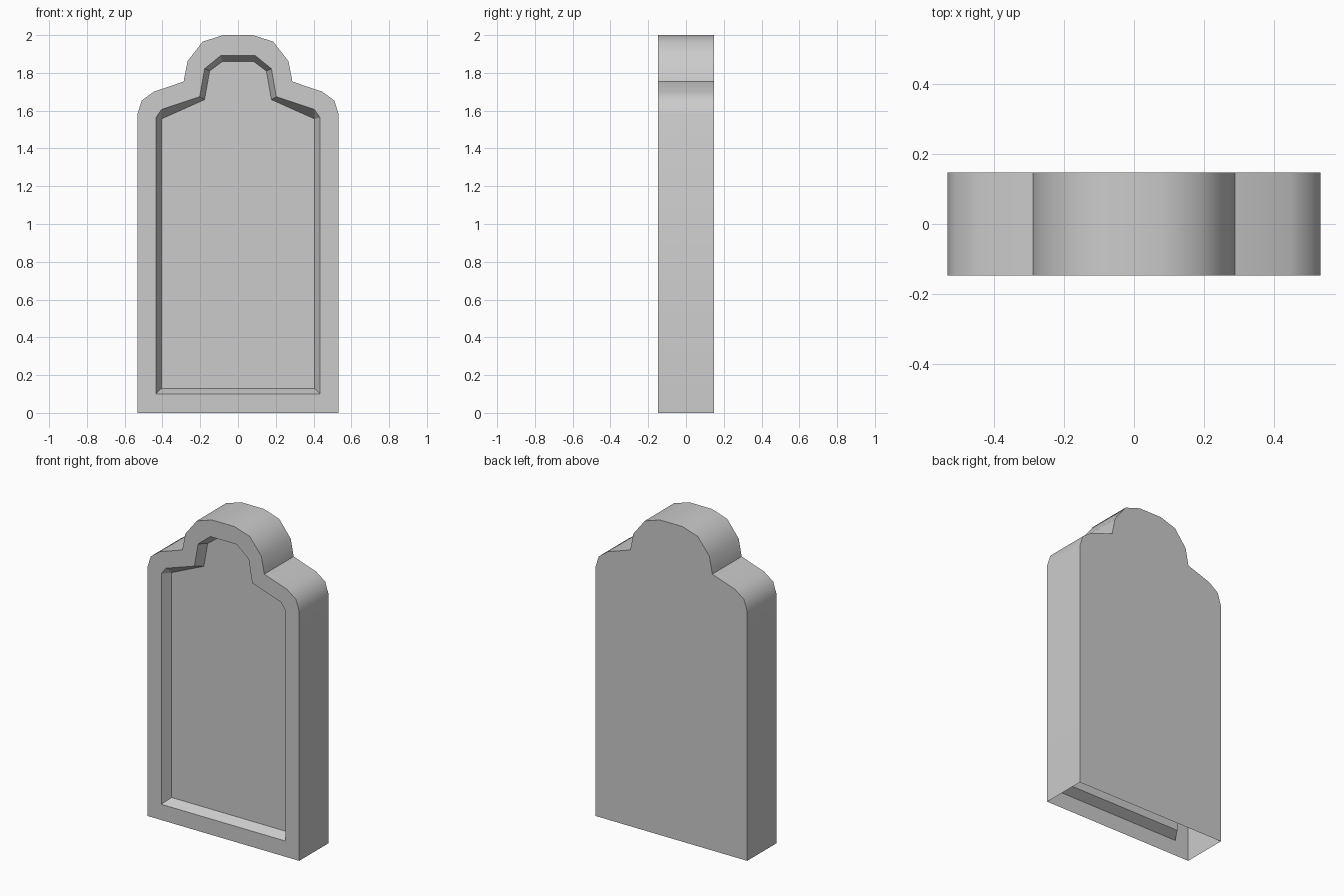
import bpy, bmesh, math

cube = bpy.data.objects.get("Cube")
if cube:
    bpy.data.objects.remove(cube, do_unlink=True)

HALF_DEPTH = 0.147
FLOOR_Y = -0.09

# Right-hand half outlines (x, z), from the base up to the crown
outer = [(0.533, 0), (0.533, 1.58), (0.51, 1.653), (0.447, 1.70),
         (0.288, 1.754), (0.267, 1.862), (0.187, 1.965), (0.08, 2.0)]
rim = [(0.435, 0.10), (0.435, 1.563), (0.404, 1.607), (0.203, 1.674),
       (0.177, 1.822), (0.092, 1.891)]
floor = [(0.404, 0.13), (0.404, 1.557), (0.404, 1.557), (0.177, 1.658),
         (0.15, 1.81), (0.082, 1.861)]

stone = bpy.data.materials.new("grey stone")
stone.use_nodes = True
grey = (0.6, 0.6, 0.6, 1)
stone.diffuse_color = grey
stone.node_tree.nodes["Principled BSDF"].inputs["Base Color"].default_value = grey

bm = bmesh.new()


def ring(half, y):
    """Mirror a half outline and place it at depth y."""
    points = half + [(-x, z) for x, z in reversed(half)]
    return [bm.verts.new((x, y, z)) for x, z in points]


def walls(a, b, smooth, closed):
    """Join two rings with quads, optionally leaving the base open."""
    n = len(a)
    for i in range(n if closed else n - 1):
        j = (i + 1) % n
        bm.faces.new((a[i], a[j], b[j], b[i])).smooth = smooth


# Slab sides and back, with an open underside
front = ring(outer, -HALF_DEPTH)
back = ring(outer, HALF_DEPTH)
walls(front, back, True, False)
bm.faces.new(back)

# Sunken panel with sloping sides
lip = ring(rim, -HALF_DEPTH)
panel = ring(floor, FLOOR_Y)
walls(lip, panel, False, True)
bmesh.ops.remove_doubles(bm, verts=panel, dist=0.0001)
bm.faces.new([v for v in panel if v.is_valid])

# Flat border between slab outline and panel
bm.edges.new((front[0], front[-1]))
border = [bm.edges.get((r[i - 1], r[i])) for r in (front, lip) for i in range(len(r))]
bmesh.ops.triangle_fill(bm, use_beauty=True, edges=border, normal=(0, -1, 0))

# Consistent outward faces
bmesh.ops.recalc_face_normals(bm, faces=bm.faces)
bm.normal_update()
rear = max(bm.faces, key=lambda f: f.calc_center_median().y)
if rear.normal.y < 0:
    bmesh.ops.reverse_faces(bm, faces=bm.faces)

# Soft crown and shoulders, crisp notches and rims
for e in bm.edges:
    e.smooth = len(e.link_faces) == 2 and e.calc_face_angle() < math.radians(40)

mesh = bpy.data.meshes.new("headstone")
bm.to_mesh(mesh)
bm.free()
mesh.materials.append(stone)
bpy.context.collection.objects.link(bpy.data.objects.new("headstone", mesh))
